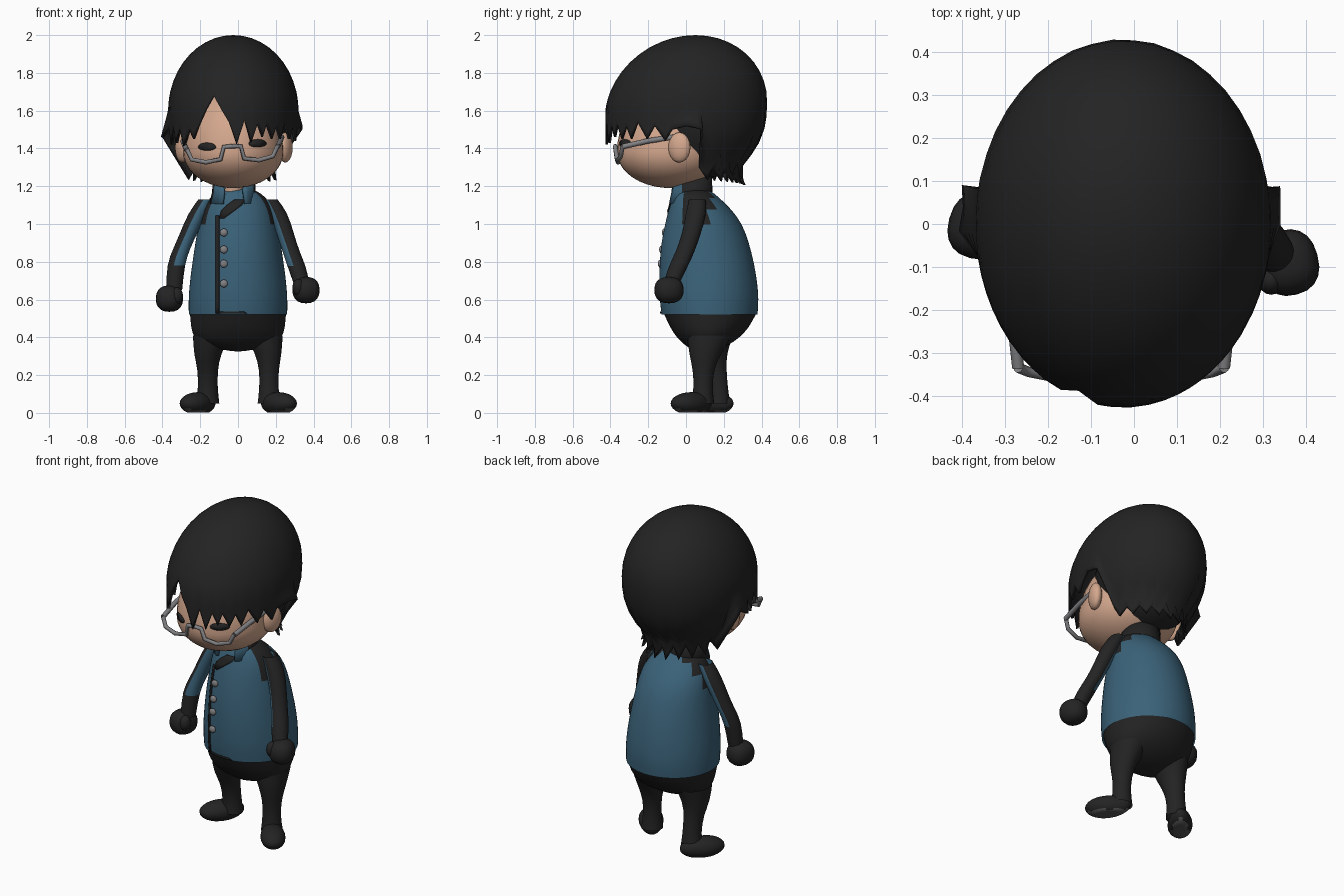
import bpy, bmesh, math

cube = bpy.data.objects.get("Cube")
if cube:
    bpy.data.objects.remove(cube, do_unlink=True)

def material(name, *rgb):
    m = bpy.data.materials.new(name)
    m.use_nodes = True
    m.diffuse_color = (*rgb, 1)
    m.node_tree.nodes["Principled BSDF"].inputs["Base Color"].default_value = (*rgb, 1)
    return m

BLACK = material("soft black", .017, .017, .017)
BLUE = material("jacket blue", .043, .122, .19)
SKIN = material("skin", .66, .39, .27)
METAL = material("grey metal", .22, .22, .23)
SOLE = material("sole grey", .09, .09, .09)

def build(name, verts, faces, mats, rule=None, subsurf=0, thick=0):
    """Smooth mesh object; rule(face) picks a material slot."""
    mesh = bpy.data.meshes.new(name)
    mesh.from_pydata(verts, [], faces)
    bm = bmesh.new()
    bm.from_mesh(mesh)
    bmesh.ops.recalc_face_normals(bm, faces=bm.faces)
    for f in bm.faces:
        f.smooth = True
        if rule:
            f.material_index = int(rule(f))
    bm.to_mesh(mesh)
    bm.free()
    for m in mats:
        mesh.materials.append(m)
    ob = bpy.data.objects.new(name, mesh)
    bpy.context.collection.objects.link(ob)
    if thick:
        ob.modifiers.new("thickness", "SOLIDIFY").thickness = thick
    if subsurf:
        mod = ob.modifiers.new("smooth", "SUBSURF")
        mod.levels = mod.render_levels = subsurf
    return ob

def loft(name, rings, mats, rule=None, n=32):
    """Skin over stacked horizontal ellipses (x, y, z, rx, ry)."""
    verts = [(x + rx * math.sin(t), y - ry * math.cos(t), z) for x, y, z, rx, ry in rings
             for t in (math.tau * i / n for i in range(n))]
    faces = [(k * n + i, k * n + (i + 1) % n, (k + 1) * n + (i + 1) % n, (k + 1) * n + i)
             for k in range(len(rings) - 1) for i in range(n)]
    build(name, verts, faces, mats, rule, subsurf=1)

def ball(name, loc, size, mats, turn=0, shape=None, rule=None, seg=28):
    """Scaled sphere; shape(p) may bend each unit vertex first."""
    bm = bmesh.new()
    bmesh.ops.create_uvsphere(bm, u_segments=seg, v_segments=seg // 2, radius=1)
    points = [shape(*v.co) if shape else v.co for v in bm.verts]
    verts = [tuple(c * s for c, s in zip(p, size)) for p in points]
    faces = [tuple(v.index for v in f.verts) for f in bm.faces]
    bm.free()
    ob = build(name, verts, faces, mats, rule)
    ob.location = loc
    ob.rotation_euler.z = math.radians(turn)

# Jacket and trousers: height, half width, front y, back y
JACKET = [(.52, .262, -.13, .38), (.6, .264, -.142, .387), (.7, .256, -.143, .378), (.8, .242, -.141, .36),
          (.9, .227, -.132, .335), (1.0, .21, -.112, .3), (1.08, .19, -.092, .24), (1.14, .15, -.07, .175),
          (1.18, .1, -.05, .13), (1.19, .03, 0, .06)]
SEAT = [(.325, .005, .055, .065), (.33, .07, .04, .16), (.36, .19, -.01, .23), (.4, .236, -.05, .285),
        (.45, .25, -.085, .335), (.53, .256, -.12, .375)]

def ellipses(rows):
    return [(0, (a + b) / 2, z, w, (b - a) / 2) for z, w, a, b in rows]

def jacket_front(x, z):
    lo, hi = next(p for p in zip(JACKET, JACKET[1:]) if p[0][0] <= z <= p[1][0])
    t = (z - lo[0]) / (hi[0] - lo[0])
    w, a, b = (lo[i] + (hi[i] - lo[i]) * t for i in (1, 2, 3))
    return (a + b) / 2 - (b - a) / 2 * math.sqrt(1 - (x / w) ** 2)

def yoke(f):
    c = f.calc_center_median()
    return c.z > .98 and abs(c.y - .06) < .075

loft("jacket", ellipses(JACKET), [BLUE, BLACK], yoke)
loft("trouser_seat", ellipses(SEAT), [BLACK])

# Front strips and buttons lying on the jacket
def strip(name, rows, n=5):
    verts = []
    for z, x0, x1 in rows:
        for i in range(n):
            x = x0 + (x1 - x0) * i / (n - 1)
            verts.append((x, jacket_front(x, z) - .006, z))
    faces = [(j, j + 1, j + n + 1, j + n) for k in range(len(rows) - 1) for j in range(k * n, k * n + n - 1)]
    build(name, verts, faces, [BLACK], thick=.004)

strip("placket", [(.525 + .04 * i, -.118, -.1) for i in range(14)])
strip("neck_flap", [(1.03, -.1, -.075), (1.07, -.09, -.02), (1.1, -.06, .02), (1.13, -.02, .04)])
strip("hem", [(.525, -.11, .05), (.537, -.11, .03)])
for i, z in enumerate((.955, .865, .79, .685)):
    ball(f"button_{i + 1}", (-.075, jacket_front(-.075, z) - .008, z), (.021, .012, .021), [METAL], seg=14)

# Neck and collar, open at the front
cv, cf, N = [], [], 24
for i in range(N + 1):
    t = math.radians(28 + 304 * i / N)
    for z, r in ((1.11, .13), (1.17, .115), (1.235 - .035 * math.cos(t), .112)):
        cv.append((-.022 + r * math.sin(t), .025 - r * math.cos(t), z))
    if i:
        b = 3 * i
        cf += [(b - 3, b, b + 1, b - 2), (b - 2, b + 1, b + 2, b - 1)]
build("collar", cv, cf, [BLACK, BLUE], lambda f: f.calc_center_median().y < -.02, thick=.014)
loft("neck", [(-.025, .02, 1.1, .06, .06), (-.025, .02, 1.2, .055, .06), (-.025, .01, 1.3, .07, .08)], [SKIN], n=20)

# Arms, hands, legs and feet
ARMS = {1: [(.17, .06, 1.13, .04, .045), (.212, .055, 1.06, .052, .056), (.25, .03, .95, .046, .05),
            (.282, -.005, .85, .045, .05), (.31, -.04, .78, .05, .052), (.335, -.075, .69, .043, .043)],
        -1: [(-.17, .06, 1.13, .04, .045), (-.212, .06, 1.06, .052, .056), (-.262, .05, .95, .046, .05),
             (-.298, .04, .87, .045, .05), (-.33, .02, .79, .048, .05), (-.338, .005, .65, .043, .043)]}
LEGS = {1: [(.165, .09, .05, .062, .06), (.163, .09, .13, .05, .05), (.164, .092, .23, .051, .055),
            (.162, .1, .31, .07, .085), (.14, .125, .41, .098, .12)],
        -1: [(-.16, .175, .05, .062, .06), (-.16, .172, .13, .052, .05), (-.16, .155, .23, .053, .06),
             (-.163, .13, .31, .072, .085), (-.14, .13, .41, .1, .12)]}
HANDS = {1: (.36, -.09, .65), -1: (-.363, -.005, .605)}
FEET = {1: (.213, .03, .05), -1: (-.21, .145, .05)}
INNER = {1: -.35, -1: .3}

def boxy(*p):
    return [math.copysign(abs(c) ** .85, c) for c in p]

def flat_sole(x, y, z):
    return x * (1 - .15 * y), y, max(z, -.8)

for side, s in (("left", 1), ("right", -1)):
    loft(f"{side}_arm", ARMS[s], [BLACK, BLUE],
         lambda f: f.normal.x * s < INNER[s] and f.calc_center_median().z > .81, n=20)
    x, y, z = HANDS[s]
    ball(f"{side}_hand", (x, y, z), (.07, .077, .07), [BLACK], 15 * s, boxy, seg=20)
    ball(f"{side}_thumb", (x - .04 * s, y - .04, z + .015), (.032, .035, .045), [BLACK], seg=16)
    loft(f"{side}_leg", LEGS[s], [BLACK], n=20)
    ball(f"{side}_foot", FEET[s], (.068, .128, .06), [BLACK, SOLE], 38 * s, flat_sole, lambda f: f.normal.z < -.75)
    ball(f"{side}_ear", (-.022 + .272 * s, -.035, 1.405), (.035, .062, .08), [SKIN], -22 * s, seg=20)

# Head and eyes
CX, CY, CZ = -.025, -.08, 1.38
ball("head", (CX, CY, CZ), (.265, .285, .19), [SKIN], shape=lambda x, y, z: (x, y, z * 1.85 if z > 0 else z), seg=40)
ball("back_hair_filling", (CX, .09, 1.58), (.29, .29, .34), [BLACK])

def face_y(x, z):
    return CY - .285 * math.sqrt(1 - ((x - CX) / .265) ** 2 - ((z - CZ) / .3515) ** 2) - .005

for name, ex, ez in (("right_eye", -.165, 1.407), ("left_eye", .105, 1.425)):
    pts = [(ex, ez)]
    for i in range(16):
        t = math.tau * i / 16
        pts.append((ex + .047 * math.cos(t), ez + (.024 if i < 8 else .018) * math.sin(t)))
    build(name, [(x, face_y(x, z), z) for x, z in pts],
          [(0, i + 1, (i + 1) % 16 + 1) for i in range(16)], [BLACK], thick=.004)

# Hair: shell ending in a jagged line of (angle from the front, height)
FRINGE = [(-101, 1.46), (-95, 1.49), (-88, 1.46), (-80, 1.51), (-74, 1.42), (-68, 1.52), (-62, 1.43),
          (-56, 1.51), (-50, 1.41), (-43, 1.5), (-38, 1.45), (-32, 1.53), (-25, 1.61), (-18, 1.68),
          (-10, 1.6), (-4, 1.54), (3, 1.42), (10, 1.55), (16, 1.43), (22, 1.53), (27, 1.46), (31, 1.53),
          (37, 1.45), (42, 1.52), (47, 1.45), (53, 1.54), (61, 1.45), (67, 1.52), (75, 1.44), (80, 1.5),
          (90, 1.52), (97, 1.51), (101, 1.5)]
NAPE = [(104 + 8 * i, (1.205 if i % 2 else 1.27) + .003 * abs(i - 9.5)) for i in range(20)]

def hair_point(a, phi):
    z, r, t = 1.6 + .4 * math.cos(phi), math.sin(phi), math.radians(a)
    drop = max(0, 1.6 - z)
    if drop and abs(a) <= 101:
        r = 1 + (.8 * drop if abs(a) > 85 else 0)
    elif drop:
        r = max(r, .66) + 1.1 * max(0, 1.28 - z)
    lean = .05 * max(0, z - 1.6) / .4
    return CX + .345 * r * math.sin(t), lean - .428 * r * math.cos(t), z

ROWS, UPPER, START = 16, 9, math.radians(75)
hv, hf, columns = [hair_point(0, 0)], [], FRINGE + NAPE
for c, (a, z) in enumerate(columns):
    step = (math.acos((z - 1.6) / .4) - START) / (ROWS - UPPER)
    hv += [hair_point(a, START * min(k / UPPER, 1) + step * max(k - UPPER, 0)) for k in range(1, ROWS + 1)]
    p, q = 1 + c * ROWS, 1 + (c + 1) % len(columns) * ROWS
    hf.append((0, p, q))
    hf += [(p + k, p + k + 1, q + k + 1, q + k) for k in range(ROWS - 1)]
build("hair", hv, hf, [BLACK], thick=.015)

# Half-rim glasses
def wire(name, pts, radius):
    cu = bpy.data.curves.new(name, "CURVE")
    cu.dimensions = "3D"
    cu.bevel_depth, cu.bevel_resolution, cu.use_fill_caps = radius, 2, True
    sp = cu.splines.new("POLY")
    sp.points.add(len(pts) - 1)
    for p, co in zip(sp.points, pts):
        p.co = (*co, 1)
    cu.materials.append(METAL)
    bpy.context.collection.objects.link(bpy.data.objects.new(name, cu))

RIM = [(0, -.375, 1.412), (.045, -.375, 1.41), (.062, -.365, 1.345), (.14, -.36, 1.332),
       (.215, -.345, 1.35), (.24, -.335, 1.405)]
TEMPLE = [(.24, -.335, 1.4), (.255, -.2, 1.43), (.262, -.06, 1.45)]
for side, s in (("left", 1), ("right", -1)):
    for part, path, radius in (("rim", RIM, .012), ("temple", TEMPLE, .014)):
        wire(f"{side}_{part}", [(CX - .005 + x * s, y, z + .04 * x * s) for x, y, z in path], radius)
